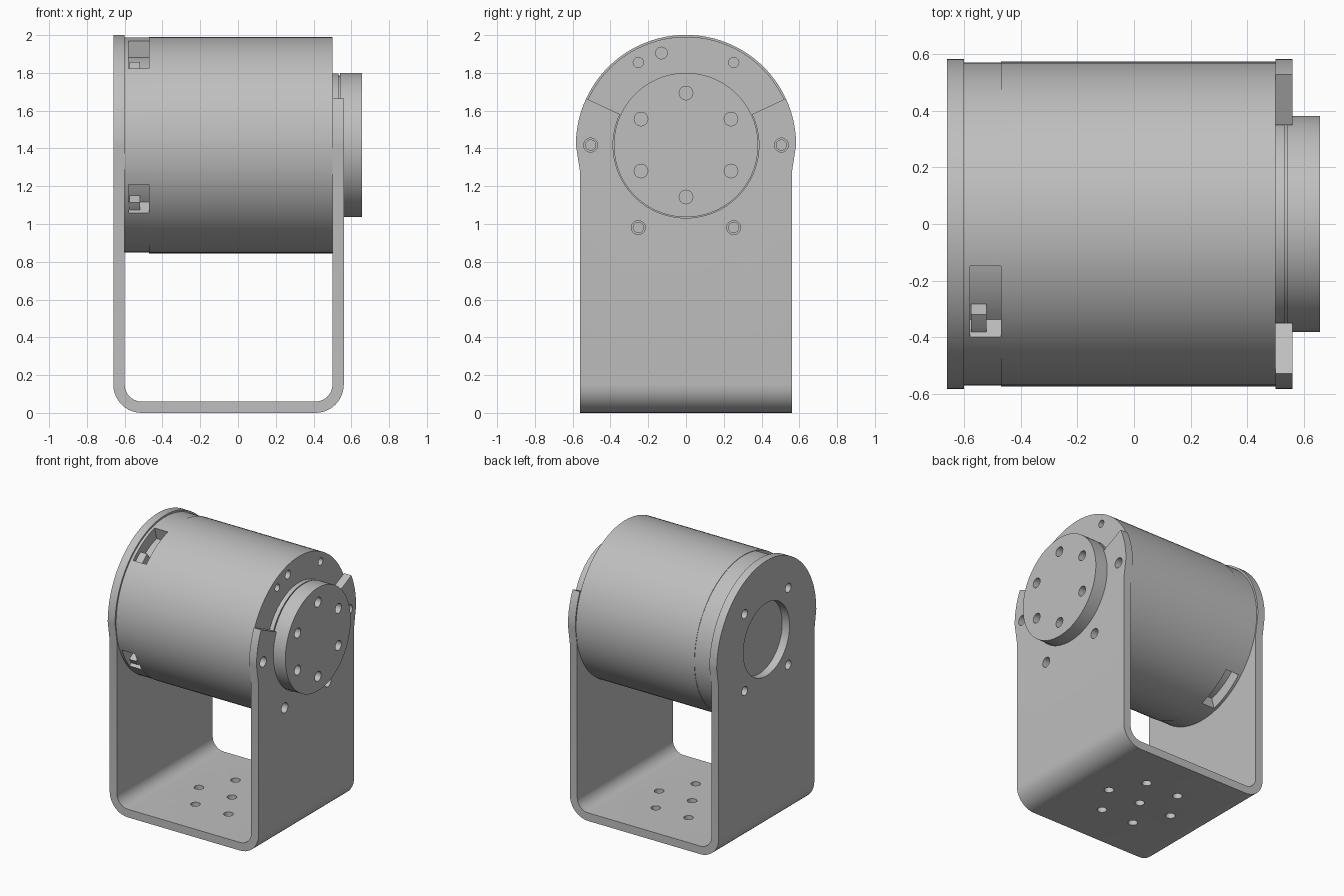
import bpy, bmesh
from math import cos, sin, radians
from mathutils import Vector

old = bpy.data.objects.get("Cube")
if old:
    bpy.data.objects.remove(old, do_unlink=True)

AXIS_Z = 1.418      # height of the motor axis
BRACKET_X = -0.05   # middle of the bracket

grey = bpy.data.materials.new("machined_grey")
grey.use_nodes = True
colour = (0.52, 0.52, 0.52, 1)
grey.diffuse_color = colour
grey.node_tree.nodes["Principled BSDF"].inputs["Base Color"].default_value = colour


def prism(name, points, axis, low, high):
    """Extrude a flat outline along one axis between low and high."""
    place = {"x": lambda a, b, t: (t, a, b),
             "y": lambda a, b, t: (a, t, b),
             "z": lambda a, b, t: (a, b, t)}[axis]
    bm = bmesh.new()
    face = bm.faces.new([bm.verts.new(place(a, b, low)) for a, b in points])
    moved = bmesh.ops.extrude_face_region(bm, geom=[face])["geom"]
    bmesh.ops.translate(bm, vec=Vector(place(0, 0, high - low)),
                        verts=[g for g in moved if isinstance(g, bmesh.types.BMVert)])
    bmesh.ops.recalc_face_normals(bm, faces=bm.faces)
    mesh = bpy.data.meshes.new(name)
    bm.to_mesh(mesh)
    bm.free()
    mesh.materials.append(grey)
    ob = bpy.data.objects.new(name, mesh)
    bpy.context.collection.objects.link(ob)
    return ob


def arc(radius, start, end, steps, centre=(0, AXIS_Z)):
    return [(centre[0] + radius * cos(radians(start + (end - start) * i / steps)),
             centre[1] + radius * sin(radians(start + (end - start) * i / steps)))
            for i in range(steps + 1)]


def disc(name, radius, low, high, centre=(0, AXIS_Z), axis="x", sides=96):
    return prism(name, arc(radius, 0, 360, sides, centre)[:-1], axis, low, high)


def polar(radius, angle, centre=(0, AXIS_Z)):
    return arc(radius, angle, angle, 1, centre)[0]


def combine(ob, cutter, operation="DIFFERENCE"):
    """Apply a boolean and throw the cutter away."""
    bpy.context.view_layer.objects.active = ob
    mod = ob.modifiers.new("cut", "BOOLEAN")
    mod.operation = operation
    mod.solver = "EXACT"
    mod.object = cutter
    bpy.ops.object.modifier_apply(modifier=mod.name)
    bpy.data.objects.remove(cutter, do_unlink=True)


def drill(ob, radius, low, high, centre, axis="x"):
    combine(ob, disc("drill", radius, low, high, centre, axis, 24))


# U-shaped bracket: bent strip trimmed to a round-topped outline
left, right, thick, bend = -0.66, 0.56, 0.06, 0.15
corner_l, corner_r = (left + bend, bend), (right - bend, bend)
strip = [(left, 2.1)] + arc(bend, 180, 270, 10, corner_l) + arc(bend, 270, 360, 10, corner_r)
strip += [(right, 2.1), (right - thick, 2.1)]
strip += arc(bend - thick, 360, 270, 10, corner_r) + arc(bend - thick, 270, 180, 10, corner_l)
strip += [(left + thick, 2.1)]
bracket = prism("bracket", strip, "y", -0.7, 0.7)
outline = [(-0.56, -0.1), (0.56, -0.1), (0.56, 1.27)] + arc(0.583, 0, 180, 72) + [(-0.56, 1.27)]
combine(bracket, prism("outline", outline, "x", -1, 1), "INTERSECT")

# Open sector and round clearance in the flange-side plate
combine(bracket, prism("sector", [(0, AXIS_Z)] + arc(0.8, 25, 155, 24), "x", 0.45, 0.7))
combine(bracket, disc("clearance", 0.386, 0.45, 0.7))
for angle in (0, 180, 240, 300):
    drill(bracket, 0.037, 0.45, 0.7, polar(0.505, angle))

# Large opening and four holes in the opposite plate
combine(bracket, disc("opening", 0.27, -0.7, -0.55))
for y in (-0.255, 0.255):
    for dz in (-0.285, 0.285):
        drill(bracket, 0.033, -0.7, -0.55, (y, AXIS_Z + dz))

# Mounting holes in the base
base_centre = (BRACKET_X, 0)
drill(bracket, 0.033, -0.1, 0.1, base_centre, "z")
for k in range(6):
    drill(bracket, 0.033, -0.1, 0.1, polar(0.27, 60 * k, base_centre), "z")

# Motor housing with tapped holes on its front face
housing = disc("motor_housing", 0.573, -0.47, 0.5)
for k in range(6):
    drill(housing, 0.027, 0.42, 0.6, polar(0.505, 60 * k))
drill(housing, 0.031, 0.42, 0.6, (-0.13, 1.905))

# Rear cap with connector windows
cap = disc("motor_rear_cap", 0.57, -0.6, -0.47)
for start, end in ((105, 134.5), (201.5, 219), (285, 315)):
    window = arc(0.7, start, end, 8) + arc(0.48, end, start, 8)
    combine(cap, prism("window", window, "x", -0.58, -0.46))
for k, (start, end) in enumerate(((126, 134.5), (214, 219))):
    block = arc(0.545, start, end, 4) + arc(0.47, end, start, 4)
    prism(f"connector_{k + 1}", block, "x", -0.575, -0.52)

# Output boss, thin neck and flange
boss = disc("output_boss", 0.38, 0.5, 0.532)
neck = disc("output_neck", 0.368, 0.532, 0.54)
flange = disc("output_flange", 0.382, 0.54, 0.656)
for k in range(6):
    drill(flange, 0.036, 0.56, 0.7, polar(0.275, 90 + 60 * k))

# Smooth the curved surfaces, keep the edges sharp
bpy.ops.object.select_all(action="DESELECT")
for ob in (bracket, housing, cap, boss, neck, flange):
    ob.select_set(True)
bpy.context.view_layer.objects.active = bracket
bpy.ops.object.shade_smooth_by_angle(angle=radians(30))
